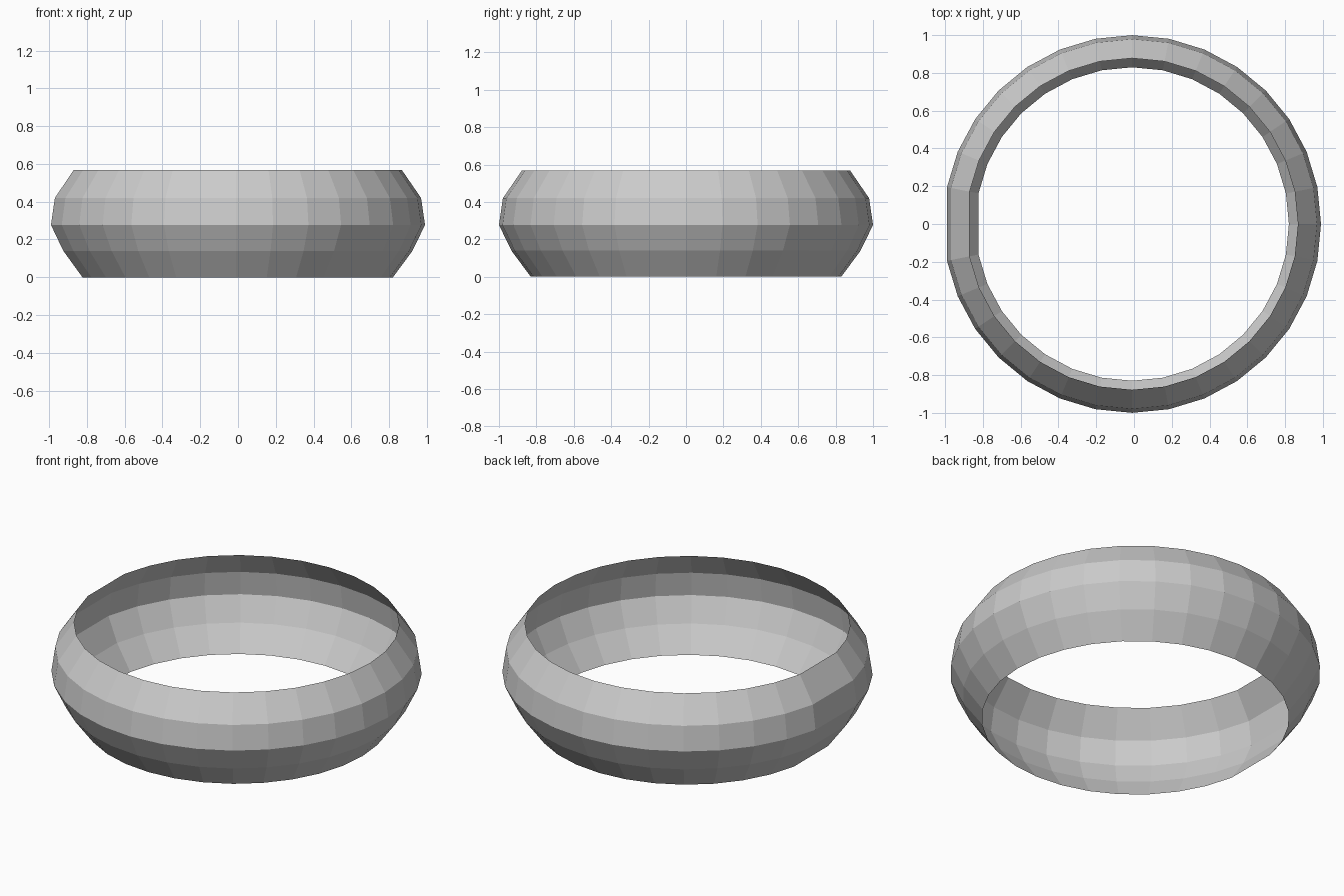
import bpy, bmesh
from math import cos, sin, tau

if "Cube" in bpy.data.objects:
    bpy.data.objects.remove(bpy.data.objects["Cube"])

# Band profile from bottom to top: (radius, height)
PROFILE = [(0.83, 0.0), (0.933, 0.139), (1.0, 0.277), (0.979, 0.42), (0.878, 0.567)]
STEPS = 32
OFFSET_X = -0.0096  # centres the band, which has one wide flat facet at -x

bm = bmesh.new()

# Rings of vertices, leaving out the column at -x
angles = [tau * i / STEPS for i in range(STEPS) if i != STEPS // 2]
rings = [[bm.verts.new((r * cos(a) + OFFSET_X, r * sin(a), z)) for a in angles]
         for r, z in PROFILE]

# Flat quads between neighbouring rings (open, single-walled band)
n = len(angles)
for low, high in zip(rings, rings[1:]):
    for i in range(n):
        j = (i + 1) % n
        bm.faces.new((low[i], low[j], high[j], high[i]))

mesh = bpy.data.meshes.new("ring_band")
bm.to_mesh(mesh)
bm.free()
band = bpy.data.objects.new("ring_band", mesh)
bpy.context.collection.objects.link(band)
